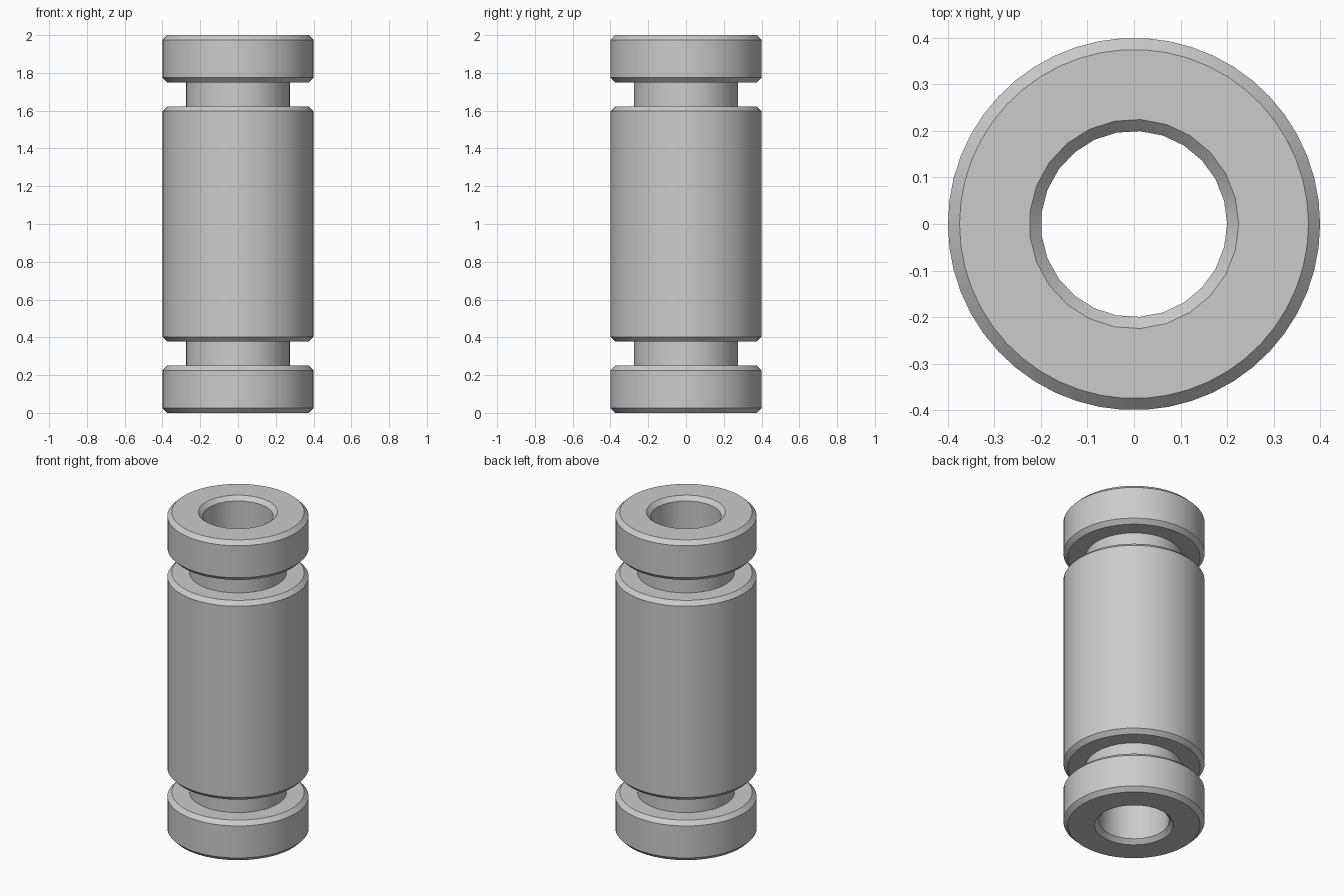
import bpy, bmesh, math

cube = bpy.data.objects.get("Cube")
if cube:
    bpy.data.objects.remove(cube, do_unlink=True)

# Plain grey material
grey = bpy.data.materials.new("plain_grey")
grey.use_nodes = True
colour = (0.6, 0.6, 0.6, 1)
grey.diffuse_color = colour
grey.node_tree.nodes["Principled BSDF"].inputs["Base Color"].default_value = colour

BORE_SIDES = 25
OUTER_SIDES = 2 * BORE_SIDES
R, GROOVE, BORE, CH = 0.4, 0.275, 0.2, 0.025
HEIGHT = 2.0


def chamfered_band(z0, z1):
    """Outer profile of one full-width band."""
    return [(R - CH, z0), (R, z0 + CH), (R, z1 - CH), (R - CH, z1)]


def ring(bm, radius, z, sides):
    step = 2 * math.pi / sides
    return [bm.verts.new((radius * math.cos(i * step), radius * math.sin(i * step), z))
            for i in range(sides)]


def lathe(bm, profile, sides):
    """Spin a profile and return its rings."""
    rings = [ring(bm, r, z, sides) for r, z in profile]
    for a, b in zip(rings, rings[1:]):
        for i in range(sides):
            j = (i + 1) % sides
            bm.faces.new((a[i], a[j], b[j], b[i]))
    return rings


def end_face(bm, outer, inner):
    """Flat annulus joining the outer rim to the coarser bore rim."""
    for i in range(BORE_SIDES):
        j = (i + 1) % BORE_SIDES
        mid = outer[2 * i + 1]
        bm.faces.new((outer[2 * i], mid, inner[i]))
        bm.faces.new((mid, outer[2 * j], inner[j], inner[i]))


bm = bmesh.new()

# Outside: lower collar, groove, long body, groove, upper collar
low, high = 0.25, 0.378
outside = (chamfered_band(0, low)
           + [(GROOVE, low), (GROOVE, high)]
           + chamfered_band(high, HEIGHT - high)
           + [(GROOVE, HEIGHT - high), (GROOVE, HEIGHT - low)]
           + chamfered_band(HEIGHT - low, HEIGHT))
outer = lathe(bm, outside, OUTER_SIDES)

# Through bore with chamfered mouths
bore = lathe(bm, [(BORE + CH, 0), (BORE, CH), (BORE, HEIGHT - CH), (BORE + CH, HEIGHT)],
             BORE_SIDES)

# End faces
for end in (0, -1):
    end_face(bm, outer[end], bore[end])
bmesh.ops.recalc_face_normals(bm, faces=bm.faces)

mesh = bpy.data.meshes.new("grooved_sleeve")
bm.to_mesh(mesh)
bm.free()
mesh.materials.append(grey)
sleeve = bpy.data.objects.new("grooved_sleeve", mesh)
bpy.context.collection.objects.link(sleeve)

bpy.ops.object.select_all(action="DESELECT")
sleeve.select_set(True)
bpy.context.view_layer.objects.active = sleeve
bpy.ops.object.shade_smooth_by_angle(angle=math.radians(30))
